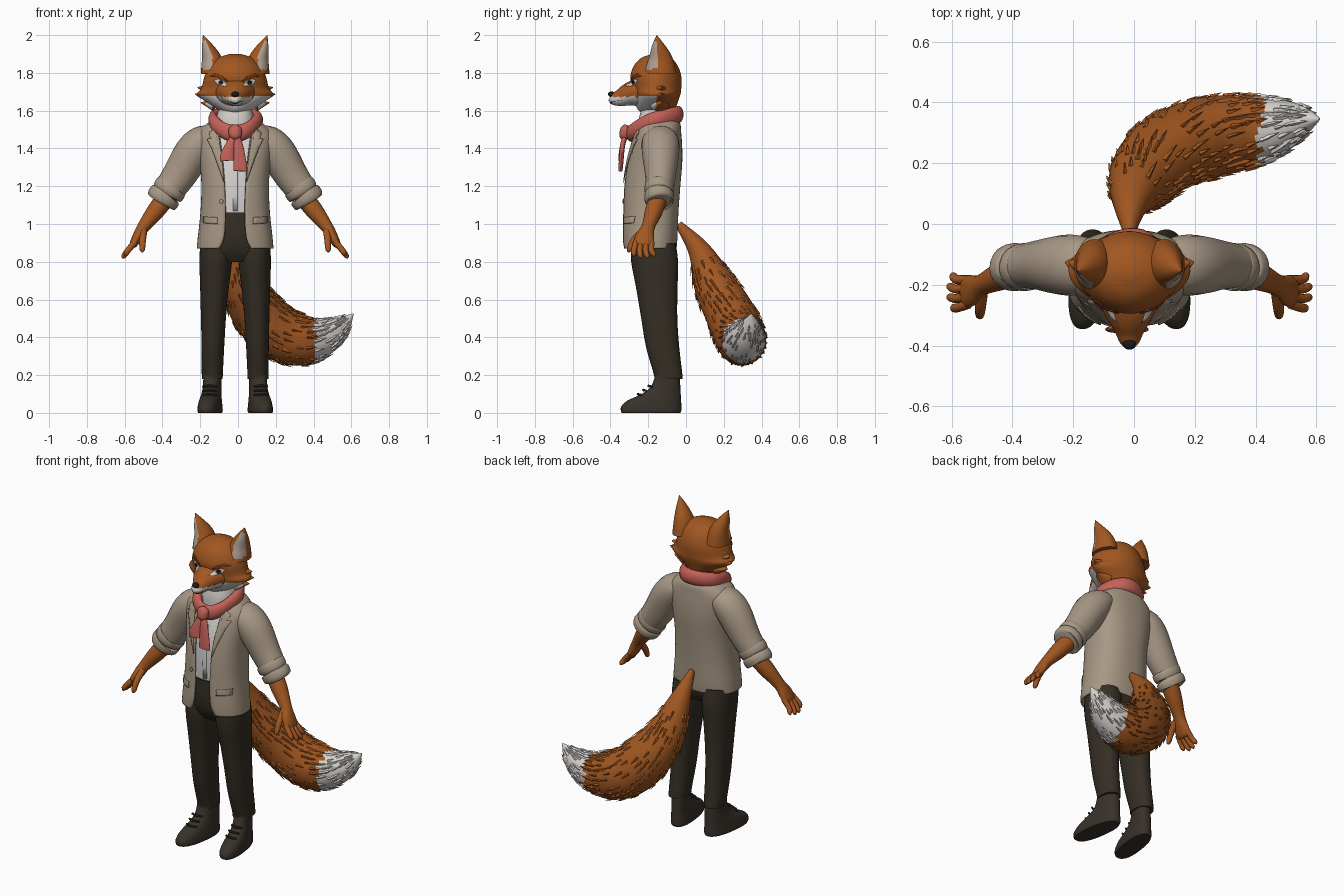
import bpy, bmesh, math, random
from mathutils import Vector
from mathutils.bvhtree import BVHTree

if "Cube" in bpy.data.objects:
    bpy.data.objects.remove(bpy.data.objects["Cube"], do_unlink=True)
random.seed(4)
CX = -0.015  # the body stands slightly off centre to balance the tail
SIDES = ((1, "left_"), (-1, "right_"))
surfaces, made = {}, []


def material(name, *rgb):
    m = bpy.data.materials.new(name)
    m.use_nodes = True
    m.diffuse_color = (*rgb, 1)
    m.node_tree.nodes["Principled BSDF"].inputs["Base Color"].default_value = (*rgb, 1)
    return m


ORANGE = material("orange_fur", .36, .095, .015)
WHITE = material("white_fur", .66, .63, .60)
JACKET = material("tan_cloth", .39, .315, .235)
SHIRT = material("shirt_white", .70, .68, .66)
SCARF = material("coral_red", .55, .12, .095)
TROUSER = material("dark_brown_cloth", .035, .027, .018)
BOOT = material("dark_leather", .04, .031, .023)
BLACK = material("black", .012, .01, .01)
EAR = material("inner_ear", .45, .36, .30)
BROW = material("rust_brown", .17, .04, .008)


def finish(name, bm, mats, paint=None):
    """Turn a bmesh into a smooth-shaded object."""
    bm.normal_update()
    if paint:
        for f in bm.faces:
            f.material_index = int(paint(f.calc_center_median(), f.normal))
    surfaces[name] = BVHTree.FromBMesh(bm)
    me = bpy.data.meshes.new(name)
    bm.to_mesh(me)
    bm.free()
    ob = bpy.data.objects.new(name, me)
    ob.location.x = CX
    bpy.context.collection.objects.link(ob)
    for m in mats:
        me.materials.append(m)
    made.append(ob)
    return ob


def skin(name, rings, mats, paint=None, closed=True, loop=False):
    """Bridge a row of rings with quads."""
    bm = bmesh.new()
    vs = [[bm.verts.new(p) for p in r] for r in rings]
    n = len(vs[0])
    for i in range(len(vs) - (not loop)):
        a, b = vs[i], vs[(i + 1) % len(vs)]
        for j in range(n - (not closed)):
            k = (j + 1) % n
            bm.faces.new((a[j], a[k], b[k], b[j]))
    if closed and not loop:
        bm.faces.new(vs[0])
        bm.faces.new(vs[-1])
    bmesh.ops.recalc_face_normals(bm, faces=bm.faces)
    if not closed:
        mid = sum((v.co for v in bm.verts), Vector()) / len(bm.verts)
        if sum(f.normal.dot(f.calc_center_median() - mid) for f in bm.faces) < 0:
            bmesh.ops.reverse_faces(bm, faces=bm.faces)
    return finish(name, bm, mats, paint)


def smooth(rows, k):
    """Catmull-Rom interpolation of number rows."""
    out, last = [], len(rows) - 1
    for i in range(last):
        quad = [rows[min(max(i + d, 0), last)] for d in (-1, 0, 1, 2)]
        for s in range(k):
            t = s / k
            out.append([(2*b + (c - a)*t + (2*a - 5*b + 4*c - d)*t*t
                         + (3*b - a - 3*c + d)*t**3) / 2 for a, b, c, d in zip(*quad)])
    return out + [list(rows[-1])]


def body(name, rows, mats, e=2.4, n=36, k=4, side=1, splay=0, paint=None):
    """Horizontal slices: z, half width, front y, back y, centre x, front gap."""
    rings, gapped = [], len(rows[0]) > 5
    for z, w, yf, yb, xc, *gap in smooth([(*r, 0)[:max(len(r), 5)] for r in rows], k):
        a0 = math.asin(min(max(gap[0] / w, 0), .95) ** (e / 2)) if gapped else 0
        ring = []
        for j in range(n):
            a = a0 + (2*math.pi - 2*a0) * j / (n - gapped)
            sx, cy = math.sin(a), math.cos(a)
            x = xc + w * math.copysign(abs(sx) ** (2/e), sx)
            y = (yf + yb)/2 - (yb - yf)/2 * math.copysign(abs(cy) ** (2/e), cy)
            ring.append(Vector((side * (x + splay * (-.1 - y)), y, z)))
        rings.append(ring)
    return skin(name, rings, mats, paint, closed=not gapped)


def tube_rings(rows, ref, n, k, side=1):
    rows = smooth([(side*r[0], *r[1:]) for r in rows], k)
    pts = [Vector(r[:3]) for r in rows]
    rings = []
    for i, r in enumerate(rows):
        t = (pts[min(i + 1, len(pts) - 1)] - pts[max(i - 1, 0)]).normalized()
        a = t.cross(Vector(ref)).normalized()
        b = t.cross(a)
        ang = [2*math.pi*j/n for j in range(n)]
        rings.append([pts[i] + a*max(r[3], .001)*math.cos(q) + b*max(r[4], .001)*math.sin(q) for q in ang])
    return rings


def tube(name, rows, mats, ref=(0, 1, 0), n=20, k=4, side=1, paint=None):
    """Path of x, y, z and two radii (across, along ref)."""
    return skin(name, tube_rings(rows, ref, n, k, side), mats, paint)


def plate(name, outline, mat, targets, lift=.004, side=1):
    """Thin plate laid on the front of other parts."""
    bm = bmesh.new()
    bm.faces.new([bm.verts.new((side*x, -1, z)) for x, z in outline])
    bmesh.ops.triangulate(bm, faces=bm.faces)
    bmesh.ops.subdivide_edges(bm, edges=bm.edges, cuts=3, use_grid_fill=True)
    for v in bm.verts:
        hits = [surfaces[t].ray_cast(v.co, Vector((0, 1, 0)))[0] for t in targets]
        hits = [h for h in hits if h] or [surfaces[targets[0]].find_nearest(v.co + Vector((0, .7, 0)))[0]]
        v.co.y = min(h.y for h in hits) - lift
    bm.normal_update()
    for f in bm.faces:
        if f.normal.y > 0:
            f.normal_flip()
    finish(name, bm, [mat]).modifiers.new("thickness", "SOLIDIFY").thickness = .004


def disc(x, z, r):
    return [(x + r*math.cos(a*math.pi/6), z + r*math.sin(a*math.pi/6)) for a in range(12)]


# Head, neck and muzzle
def jaw(c, n):
    return c.z < 1.675 and c.y < -.16


body("head", [(1.575, .05, -.21, -.09), (1.6, .085, -.25, -.06), (1.64, .145, -.27, -.045),
              (1.685, .2, -.275, -.03), (1.72, .178, -.285, -.025), (1.78, .163, -.295, -.025),
              (1.84, .135, -.275, -.045), (1.88, .09, -.235, -.08), (1.9, .03, -.18, -.13)],
     [ORANGE, WHITE], e=1.85, n=48, k=5, paint=jaw)
tube("muzzle", [(0, -.22, 1.7, .085, .12), (0, -.29, 1.69, .065, .085), (0, -.35, 1.668, .045, .05),
                (0, -.39, 1.663, .03, .032), (0, -.405, 1.667, .012, .015)],
     [ORANGE, WHITE], ref=(1, 0, 0), n=32, paint=lambda c, n: c.z < 1.673)
tube("nose", [(0, -.375, 1.69, .004, .006), (0, -.39, 1.688, .014, .02),
              (0, -.405, 1.684, .013, .018), (0, -.411, 1.681, .004, .006)], [BLACK], ref=(1, 0, 0))
body("neck", [(1.45, .085, -.25, -.06), (1.55, .1, -.25, -.05), (1.63, .08, -.23, -.06)],
     [ORANGE, WHITE], paint=lambda c, n: c.y < -.12)
plate("mouth", [(-.05, 1.655), (0, 1.638), (.05, 1.655), (0, 1.633)], BLACK, ["muzzle"], .003)

FACE = ["head", "muzzle"]
for s, lr in SIDES:
    for i, (dx, dz) in enumerate(((0, 0), (-.03, -.045), (-.012, .035))):
        tube(f"{lr}cheek_tuft_{i}", [(.11, -.14, 1.675 + dz, .035, .05), (.17 + dx, -.135, 1.68 + dz, .02, .035),
                                     (.212 + dx, -.125, 1.688 + dz, .002, .002)],
             [ORANGE, WHITE], side=s, paint=jaw)
    tube(lr + "ear", [(.115, -.135, 1.8, .067, .085), (.124, -.135, 1.87, .054, .066),
                      (.148, -.147, 1.94, .03, .036), (.17, -.155, 2, .001, .001)],
         [ORANGE, EAR], n=32, k=6, side=s,
         paint=lambda c, n: 1.82 < c.z < 1.975 and n.x*s*.6 - n.y*.8 > .74)
    plate(lr + "eye", [(.042, 1.733), (.058, 1.755), (.09, 1.767), (.112, 1.76), (.095, 1.738), (.065, 1.73)],
          WHITE, FACE, side=s)
    plate(lr + "iris", disc(.077, 1.749, .012), BLACK, FACE, .007, s)
    plate(lr + "brow", [(.035, 1.755), (.065, 1.782), (.105, 1.797), (.135, 1.782), (.1, 1.778), (.07, 1.767)],
          BROW, FACE, .006, s)

# Shirt and jacket
body("shirt", [(1, .15, -.295, -.07), (1.15, .15, -.305, -.07), (1.3, .155, -.3, -.06),
               (1.42, .15, -.275, -.06), (1.52, .1, -.24, -.07)], [SHIRT])
plate("shirt_placket", [(-.012, 1.07), (.012, 1.07), (.012, 1.4), (-.012, 1.4)], SHIRT, ["shirt"])
coat = body("jacket", [(.87, .203, -.335, -.05, 0, .085), (.93, .198, -.338, -.045, 0, .06),
                       (1.06, .184, -.335, -.04, 0, .052), (1.2, .179, -.33, -.03, 0, .056),
                       (1.32, .187, -.315, -.02, 0, .065), (1.41, .2, -.293, -.02, 0, .075),
                       (1.48, .2, -.27, -.025, 0, .085), (1.53, .15, -.25, -.03, 0, .09),
                       (1.56, .1, -.22, -.05, 0, .088)], [JACKET], n=56)
solid = coat.modifiers.new("cloth", "SOLIDIFY")
solid.thickness, solid.offset = .012, -1
plate("jacket_button", disc(-.075, 1.12, .012), JACKET, ["jacket"], .008)
plate("pocket_square", [(.095, 1.37), (.118, 1.375), (.115, 1.405), (.1, 1.4)], SCARF, ["jacket"], .006)

for s, lr in SIDES:
    plate(lr + "lapel", [(.06, 1.22), (.125, 1.4), (.15, 1.45), (.125, 1.455), (.14, 1.485),
                         (.105, 1.51), (.087, 1.47), (.078, 1.4), (.066, 1.3)], JACKET, ["jacket"], .009, s)
    plate(lr + "pocket_flap", [(.095, 1), (.17, 1.005), (.17, 1.04), (.095, 1.035)], JACKET, ["jacket"], .009, s)
    # Sleeves and rolled cuffs
    tube(lr + "sleeve", [(.1, -.135, 1.46, .06, .08), (.17, -.135, 1.435, .088, .098), (.225, -.135, 1.375, .098, .098),
                         (.295, -.135, 1.26, .09, .082), (.355, -.14, 1.175, .08, .072)], [JACKET], side=s)
    for i in range(2):
        x, z = .33 + .032*i, 1.205 - .044*i
        tube(f"{lr}cuff_{i}", [(x, -.14, z, .07, .062), (x + .006, -.14, z - .008, .087, .078),
                               (x + .028, -.145, z - .036, .086, .076), (x + .034, -.145, z - .045, .07, .06)],
             [JACKET], side=s)
    # Forearms and hands
    tube(lr + "forearm", [(.35, -.14, 1.16, .05, .05), (.42, -.17, 1.07, .047, .047), (.485, -.2, .985, .033, .035),
                          (.515, -.217, .935, .028, .05), (.54, -.224, .89, .02, .052), (.547, -.225, .877, .008, .03)],
         [ORANGE], side=s)
    for i in range(4):
        y, drop = -.183 - .027*i, (.01, 0, 0, .012)[i]
        tube(f"{lr}finger_{i}", [(.53, y, .905, .016, .016), (.568, y - .004*i, .86, .016, .015),
                                 (.59 - drop, y + .012 - .008*i, .83 + drop, .013, .013),
                                 (.597 - drop, y + .014 - .009*i, .818 + drop, .003, .003)], [ORANGE], n=12, side=s)
    tube(lr + "thumb", [(.485, -.225, .965, .02, .02), (.49, -.275, .915, .018, .018),
                        (.492, -.3, .865, .014, .014), (.492, -.304, .85, .003, .003)], [ORANGE], n=12, side=s)
    # Legs and boots
    body(lr + "trouser_leg", [(.9, .085, -.29, -.055, .1), (.8, .086, -.29, -.042, .103), (.65, .075, -.262, -.045, .11),
                              (.5, .066, -.237, -.046, .115), (.35, .06, -.212, -.036, .118),
                              (.21, .056, -.172, -.02, .121), (.18, .055, -.168, -.018, .121)], [TROUSER], e=2.2, side=s)
    body(lr + "boot", [(0, .058, -.34, -.03, .122), (.012, .062, -.345, -.025, .122), (.035, .06, -.342, -.024, .122),
                       (.065, .056, -.31, -.026, .122), (.1, .05, -.235, -.028, .122),
                       (.14, .047, -.185, -.03, .121), (.21, .046, -.16, -.035, .121)], [BOOT], side=s, splay=.13)
    for i in range(3):
        y, z = -.25 + .028*i, .095 + .022*i
        tube(f"{lr}boot_lace_{i}", [(.1, y + .012, z, .006, .006), (.138, y - .004, z + .004, .007, .007),
                                    (.172, y + .012, z, .006, .006)], [BOOT], n=8, side=s)

body("trouser_seat", [(.8, .11, -.26, -.08), (.86, .178, -.295, -.055), (.95, .172, -.312, -.06),
                      (1.06, .16, -.312, -.06)], [TROUSER])

# Scarf: tilted collar, knot and two hanging ends
collar = []
for i in range(40):
    a = 2*math.pi*i/40
    out = Vector((math.sin(a), -math.cos(a), 0))
    mid = Vector((.118*out.x, -.165 + .125*out.y, 1.55 - .03*math.cos(a) - .04*max(0, math.cos(a))**2))
    fold = 1 + .1*math.sin(5*a)
    collar.append([mid + out*.027*fold*math.cos(q) + Vector((0, 0, .045*math.sin(q)))
                   for q in (2*math.pi*j/16 for j in range(16))])
skin("scarf_collar", collar, [SCARF], loop=True)
tube("scarf_knot", [(0, -.315, 1.525, .01, .01), (0, -.32, 1.505, .034, .026), (0, -.325, 1.465, .032, .028),
                    (0, -.325, 1.445, .012, .012)], [SCARF])
for name, x, z in (("scarf_end_short", -.042, 1.335), ("scarf_end_long", .026, 1.28)):
    tube(name, [(0, -.318, 1.475, .016, .014), (x*.6, -.335, 1.42, .025, .013), (x, -.345, z + .03, .036, .012),
                (x, -.348, z, .036, .01)], [SCARF])

# Tail with a pale tip and raised fur tufts
rings = tube_rings([(0, -.04, 1, .015, .02), (.005, .07, .86, .06, .06), (.04, .15, .68, .11, .11),
                    (.12, .23, .53, .14, .13), (.24, .28, .42, .145, .135), (.36, .3, .385, .135, .125),
                    (.47, .32, .405, .1, .1), (.56, .34, .46, .055, .055), (.625, .345, .525, .003, .003)],
                   (0, 1, 0), 30, 6)


def pale(c, n=None):
    return c.x > .425 + .015*math.sin(c.z*60 + c.y*45)


skin("tail", rings, [ORANGE, WHITE], pale)
fur = bmesh.new()
for _ in range(420):
    i, j = random.randrange(8, len(rings) - 5), random.randrange(30)
    p = rings[i][j]
    mid = sum(rings[i], Vector()) / 30
    flow = (rings[i + 2][j] - p).normalized()
    n = (p - mid).normalized()
    across = flow.cross(n) * random.uniform(.007, .012)
    base = [p - across - n*.004, p + across - n*.004, p + n*.006]
    a, b, c = (fur.verts.new(q) for q in base)
    tip = fur.verts.new(p + flow*random.uniform(.035, .06) + n*.011)
    for tri in ((a, b, c), (a, tip, b), (b, tip, c), (c, tip, a)):
        fur.faces.new(tri)
bmesh.ops.recalc_face_normals(fur, faces=fur.faces)
finish("tail_fur_tufts", fur, [ORANGE, WHITE], pale)

bpy.ops.object.select_all(action="DESELECT")
for ob in made:
    ob.select_set(True)
bpy.context.view_layer.objects.active = made[0]
bpy.ops.object.shade_smooth_by_angle(angle=math.radians(40))
